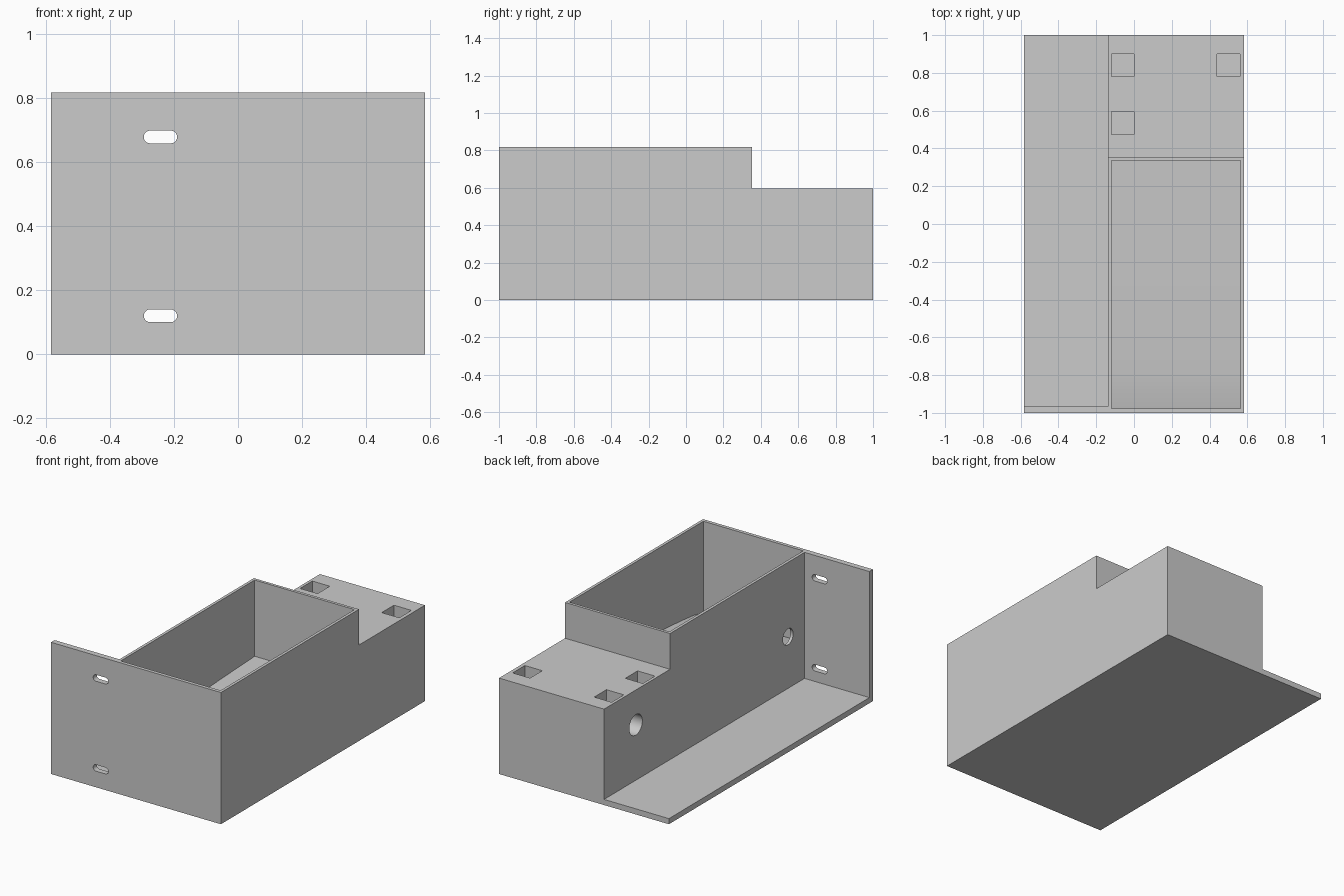
import bpy, bmesh, math
from mathutils import Vector

cube = bpy.data.objects.get("Cube")
if cube:
    bpy.data.objects.remove(cube, do_unlink=True)

grey = bpy.data.materials.new("plain grey")
grey.use_nodes = True
colour = (0.6, 0.6, 0.6, 1)
grey.diffuse_color = colour
grey.node_tree.nodes["Principled BSDF"].inputs["Base Color"].default_value = colour


def prism(name, points, sweep):
    """Extrude a closed planar outline along a vector."""
    bm = bmesh.new()
    face = bm.faces.new([bm.verts.new(p) for p in points])
    new = bmesh.ops.extrude_face_region(bm, geom=[face])["geom"]
    bmesh.ops.translate(bm, vec=sweep, verts=[v for v in new if isinstance(v, bmesh.types.BMVert)])
    bmesh.ops.recalc_face_normals(bm, faces=bm.faces)
    mesh = bpy.data.meshes.new(name)
    bm.to_mesh(mesh)
    bm.free()
    mesh.materials.append(grey)
    obj = bpy.data.objects.new(name, mesh)
    bpy.context.collection.objects.link(obj)
    return obj


def box(name, x0, x1, y0, y1, z0, z1):
    pts = [(x0, y0, z0), (x1, y0, z0), (x1, y1, z0), (x0, y1, z0)]
    return prism(name, pts, Vector((0, 0, z1 - z0)))


def arc(cx, cy, r, start, end, steps):
    angles = [start + (end - start) * i / steps for i in range(steps + 1)]
    return [(cx + r * math.cos(a), cy + r * math.sin(a)) for a in angles]


W, LENGTH, TOP, DECK = 0.583, 1.0, 0.817, 0.595
SIDE, STEP, PLATE = -0.138, 0.353, 0.035

# Stepped body, full width
outline = [(-LENGTH, 0), (LENGTH, 0), (LENGTH, DECK), (STEP, DECK), (STEP, TOP), (-LENGTH, TOP)]
body = prism("planter_body", [(-W, y, z) for y, z in outline], Vector((2 * W, 0, 0)))

# Open side bay, leaving a base plate and a front panel
cutters = [box("side_bay", -1, SIDE, PLATE - LENGTH, 1.2, PLATE, 1)]

# Tub with a floor that curves down towards the front
y0, y1, n = -0.978, 0.335, 14
floor = [(y0 + (y1 - y0) * i / n, 0.25 + 0.094 * (i / n) ** 0.6) for i in range(n + 1)]
tub = floor + [(y1, 1), (y0, 1)]
cutters.append(prism("tub", [(-0.12, y, z) for y, z in tub], Vector((0.685, 0, 0))))

# Square sockets in the rear deck
for x, y in ((-0.06, 0.84), (-0.06, 0.535), (0.5, 0.84)):
    cutters.append(box("socket", x - 0.06, x + 0.06, y - 0.06, y + 0.06, 0.3, 0.7))

# Round holes in the side wall: a drain and a cable hole
for y, z, r, depth in ((-0.803, 0.355, 0.05, 0.06), (0.689, 0.379, 0.064, 0.35)):
    ring = arc(y, z, r, 0, 2 * math.pi, 40)[:-1]
    cutters.append(prism("round_hole", [(SIDE - 0.03, a, b) for a, b in ring],
                         Vector((0.03 + depth, 0, 0))))

# Mounting slots through the front panel
for z in (0.12, 0.678):
    right = arc(-0.21, z, 0.02, -math.pi / 2, math.pi / 2, 10)
    left = arc(-0.274, z, 0.02, math.pi / 2, 1.5 * math.pi, 10)
    cutters.append(prism("slot", [(a, -1.1, b) for a, b in right + left], Vector((0, 0.2, 0))))

# Cut everything from the body
bpy.ops.object.select_all(action="DESELECT")
bpy.context.view_layer.objects.active = body
body.select_set(True)
for cutter in cutters:
    cutter.hide_render = True
    mod = body.modifiers.new("cut", "BOOLEAN")
    mod.operation = "DIFFERENCE"
    mod.solver = "EXACT"
    mod.object = cutter
    bpy.ops.object.modifier_apply(modifier=mod.name)
    bpy.data.objects.remove(cutter, do_unlink=True)

bpy.ops.object.shade_smooth_by_angle(angle=math.radians(30))
